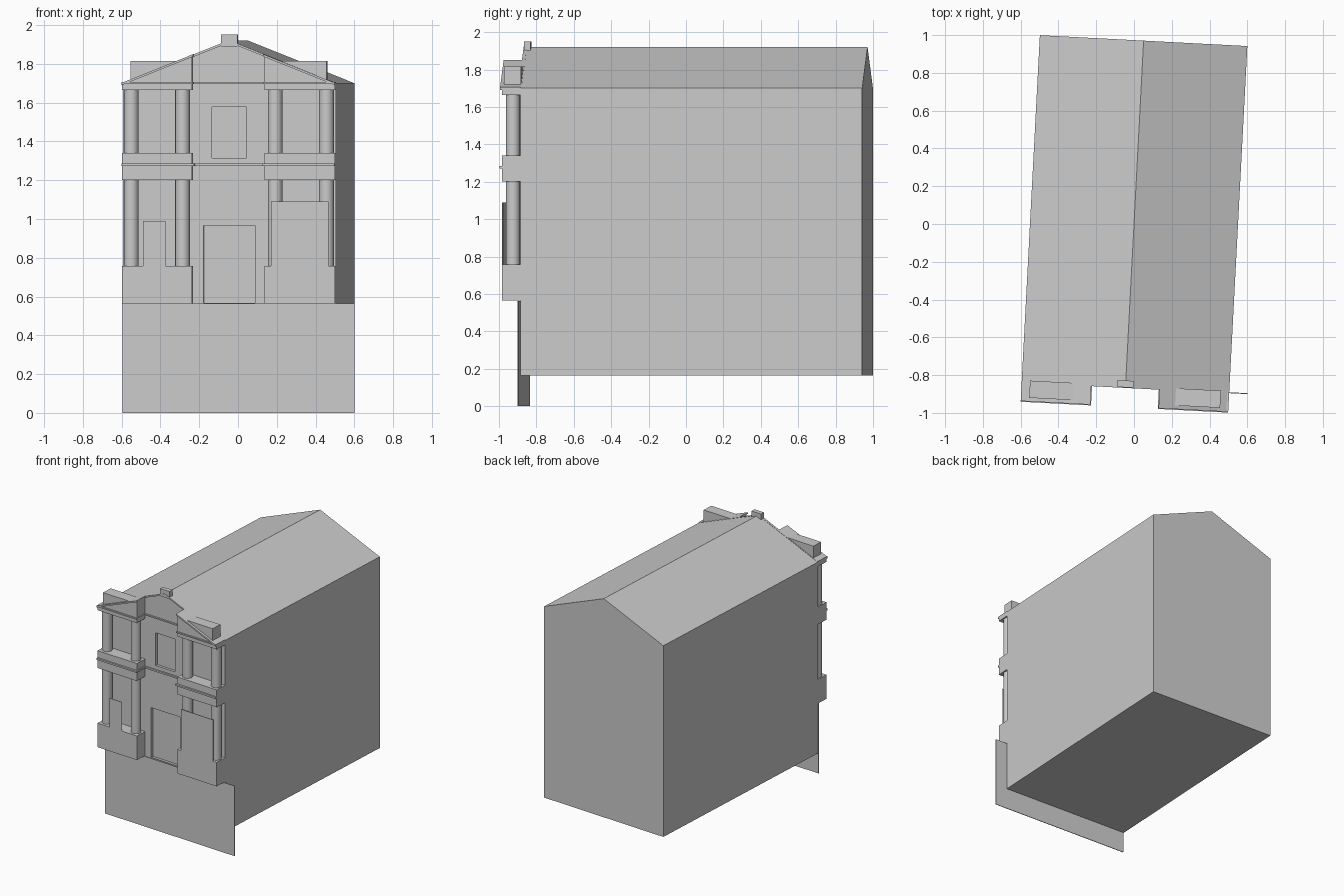
import bpy, bmesh, math
from mathutils import Matrix

cube = bpy.data.objects.get("Cube")
if cube:
    bpy.data.objects.remove(cube, do_unlink=True)

stone = bpy.data.materials.new("grey stone")
stone.use_nodes = True
grey = (0.6, 0.6, 0.6, 1)
stone.diffuse_color = grey
bsdf = next(n for n in stone.node_tree.nodes if n.type == "BSDF_PRINCIPLED")
bsdf.inputs["Base Color"].default_value = grey

TURN = Matrix.Rotation(math.radians(-3), 4, "Z")  # the building stands slightly askew
HALF, INNER = 0.55, 0.187       # half width, inner edge of the wings
WALL, WING, BACK = -0.857, -0.957, 0.972
EAVES, RIDGE, SLOPE = 1.70, 1.92, 0.4


def finish(name, bm):
    bmesh.ops.recalc_face_normals(bm, faces=bm.faces)
    mesh = bpy.data.meshes.new(name)
    bm.to_mesh(mesh)
    bm.free()
    mesh.materials.append(stone)
    obj = bpy.data.objects.new(name, mesh)
    obj.matrix_world = TURN
    bpy.context.collection.objects.link(obj)
    return obj


def prism(name, profile, y0, y1):
    """Extrude an (x, z) outline from y0 to y1."""
    bm = bmesh.new()
    face = bm.faces.new([bm.verts.new((x, y0, z)) for x, z in profile])
    out = bmesh.ops.extrude_face_region(bm, geom=[face])["geom"]
    verts = [v for v in out if isinstance(v, bmesh.types.BMVert)]
    bmesh.ops.translate(bm, verts=verts, vec=(0, y1 - y0, 0))
    return finish(name, bm)


def box(name, x0, x1, y0, y1, z0, z1):
    return prism(name, [(x0, z0), (x1, z0), (x1, z1), (x0, z1)], y0, y1)


def column(name, x, z0, z1):
    bm = bmesh.new()
    bmesh.ops.create_cone(bm, cap_ends=True, segments=24, radius1=0.038, radius2=0.038,
                          depth=z1 - z0,
                          matrix=Matrix.Translation((x, -0.9, (z0 + z1) / 2)))
    for f in bm.faces:
        f.smooth = len(f.verts) == 4
    return finish(name, bm)


def roof_z(x):
    return RIDGE - SLOPE * abs(x)


# Nave with gabled roof, and recessed door and window
nave = prism("nave", [(-HALF, 0.165), (HALF, 0.165), (HALF, EAVES),
                      (0, RIDGE), (-HALF, EAVES)], WALL, BACK)
for name, w, z0, z1 in (("door", 0.132, 0.567, 0.965), ("window", 0.09, 1.315, 1.577)):
    cutter = box(name + "_cutter", -w, w, WALL - 0.05, WALL + 0.02, z0, z1)
    cutter.hide_render = True
    cutter.hide_set(True)
    mod = nave.modifiers.new(name + "_recess", "BOOLEAN")
    mod.operation = "DIFFERENCE"
    mod.solver = "EXACT"
    mod.object = cutter

# Plain foundation slab, reaching past the right corner
box("foundation_slab", -HALF, 0.647, -0.868, -0.863, 0, 0.563)

# Projecting wings
for side, s in (("right", -1), ("left", 1)):
    def block(name, x0, x1, *rest):
        a, b = sorted((s * x0, s * x1))
        return box(side + "_" + name, a, b, *rest)

    block("pedestal", INNER, HALF, WING, WALL, 0.565, 0.758)
    block("entablature", INNER, HALF, WING, WALL, 1.2, 1.34)
    block("belt_moulding", INNER - 0.01, HALF, -0.971, WALL, 1.272, 1.285)
    block("cornice", INNER, HALF, WING, WALL, 1.665, EAVES)
    block("cornice_moulding", INNER - 0.006, HALF, -0.967, WALL, EAVES - 0.004, EAVES + 0.006)
    block("attic_block", 0.24, 0.506, -0.948, WALL, EAVES, 1.815)
    prism(side + "_pediment", [(s * HALF, EAVES), (s * INNER, EAVES),
                               (s * INNER, roof_z(INNER))], WING, WALL)
    # Raking mouldings on the wing and the recessed centre
    for name, x0, x1, y in (("wing_rake", INNER - 0.006, HALF, -0.967),
                            ("centre_rake", 0, INNER, -0.869)):
        prism(side + "_" + name,
              [(s * x0, roof_z(x0) - 0.01), (s * x1, roof_z(x1) - 0.01),
               (s * x1, roof_z(x1) + 0.002), (s * x0, roof_z(x0) + 0.002)], y, WALL + 0.005)
    # Columns on two storeys
    for place, x in (("inner", 0.239), ("outer", 0.504)):
        column(f"{side}_{place}_lower_column", s * x, 0.758, 1.2)
        column(f"{side}_{place}_upper_column", s * x, 1.34, 1.665)

# Thin upright panels flush with the pedestals
box("small_panel", -0.44, -0.325, WING, WING + 0.004, 0.75, 0.99)
box("large_panel", 0.22, 0.517, WING, WING + 0.004, 0.75, 1.09)

# Centre mouldings and the block on the gable tip
box("centre_belt", -INNER, INNER, -0.869, WALL, 1.272, 1.285)
box("centre_cornice", -INNER, INNER, -0.867, WALL, EAVES - 0.004, EAVES + 0.006)
box("gable_block", -0.043, 0.043, -0.866, -0.83, 1.89, 1.95)
